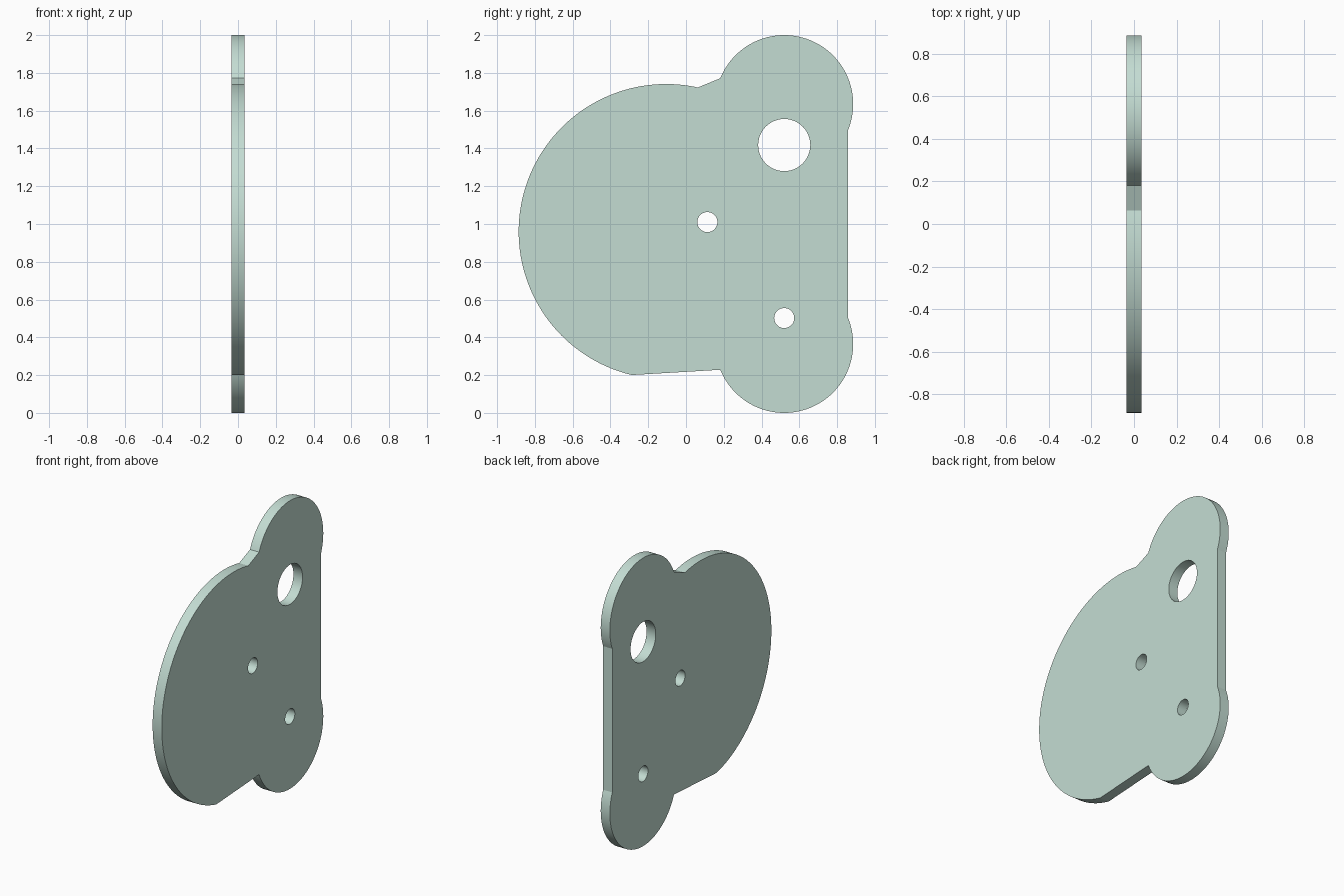
import bpy, bmesh
from math import sin, cos, radians

if "Cube" in bpy.data.objects:
    bpy.data.objects.remove(bpy.data.objects["Cube"])

THICKNESS = 0.07


def arc(cy, cz, r, a0, a1, n):
    """n + 1 points along an arc in the YZ plane, angles in degrees."""
    angles = [radians(a0 + (a1 - a0) * i / n) for i in range(n + 1)]
    return [(0, cy + r * cos(a), cz + r * sin(a)) for a in angles]


def add_loop(bm, points):
    verts = [bm.verts.new(p) for p in points]
    for i, v in enumerate(verts):
        bm.edges.new((v, verts[(i + 1) % len(verts)]))


bm = bmesh.new()

# Outline: lower lobe, straight back edge, upper lobe, large round side
add_loop(bm, arc(0.52, 0.365, 0.365, 202, 382, 64)
         + arc(0.52, 1.635, 0.365, -22, 158, 64)
         + arc(-0.105, 0.96, 0.781, 77.6, 256.5, 96))

# Through holes: one large, two small
for cy, cz, r in ((0.52, 1.418, 0.138), (0.113, 1.01, 0.053), (0.52, 0.502, 0.053)):
    add_loop(bm, arc(cy, cz, r, 0, 360, 48)[:-1])

bmesh.ops.triangle_fill(bm, use_beauty=True, use_dissolve=False, edges=bm.edges[:])
bmesh.ops.recalc_face_normals(bm, faces=bm.faces[:])

mesh = bpy.data.meshes.new("cam_plate")
bm.to_mesh(mesh)
bm.free()
plate = bpy.data.objects.new("cam_plate", mesh)
bpy.context.collection.objects.link(plate)

# Plate thickness, centred on x = 0
solid = plate.modifiers.new("thickness", 'SOLIDIFY')
solid.thickness = THICKNESS
solid.offset = 0

bpy.context.view_layer.objects.active = plate
plate.select_set(True)
bpy.ops.object.modifier_apply(modifier=solid.name)
bpy.ops.object.shade_smooth_by_angle(angle=radians(20))

# Pale green finish
mat = bpy.data.materials.new("pale_green")
mat.diffuse_color = (0.55, 0.72, 0.65, 1)
mat.use_nodes = True
mat.node_tree.nodes["Principled BSDF"].inputs["Base Color"].default_value = mat.diffuse_color
plate.data.materials.append(mat)
